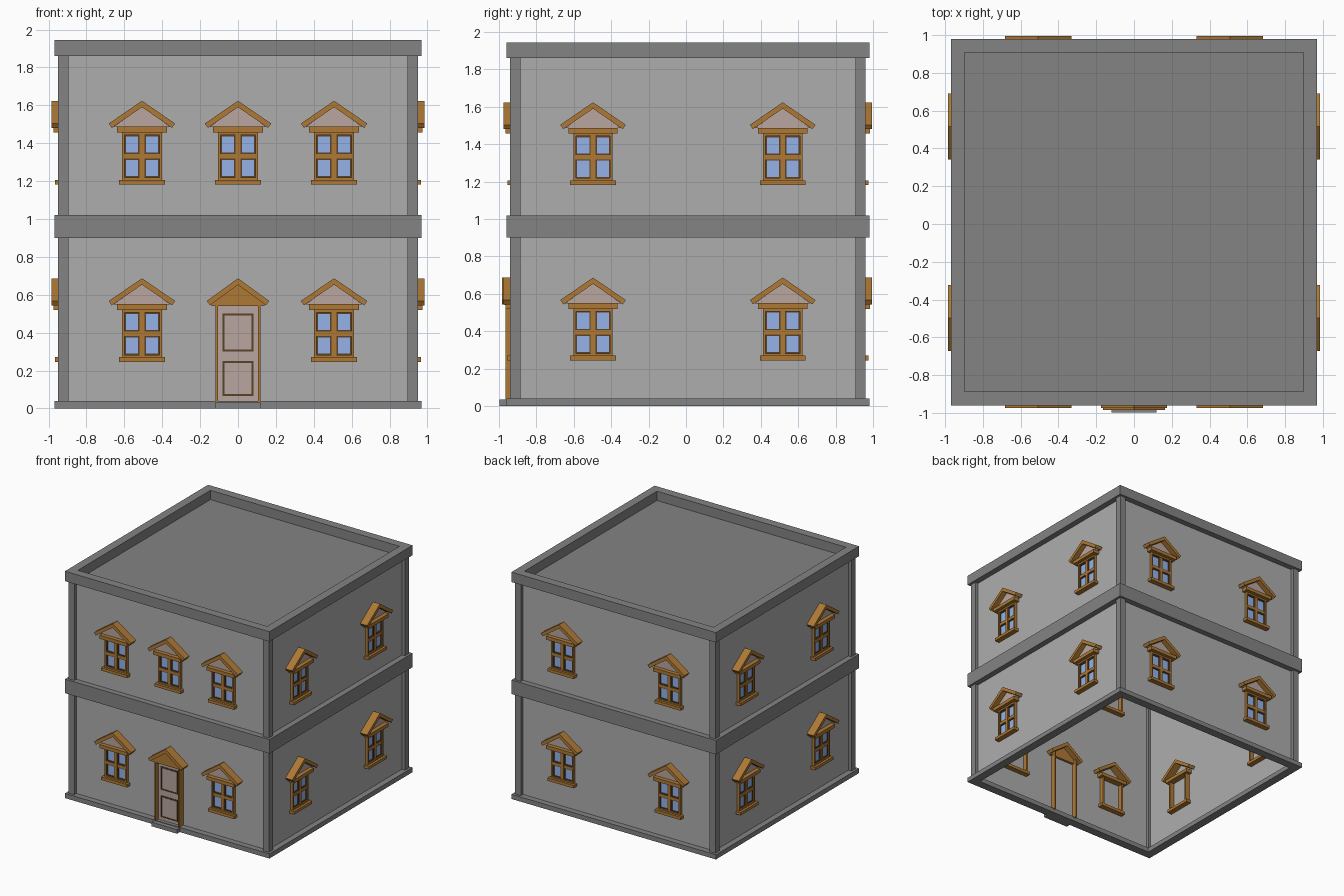
import bpy, bmesh, math
from mathutils import Matrix

if "Cube" in bpy.data.objects:
    bpy.data.objects.remove(bpy.data.objects["Cube"])

CY = 0.01        # house centre in y
WALL = 0.92      # wall distance from centre
FLOOR = 0.937    # storey height


def mat(name, r, g, b):
    m = bpy.data.materials.new(name)
    m.diffuse_color = (r, g, b, 1)
    m.use_nodes = True
    m.node_tree.nodes["Principled BSDF"].inputs["Base Color"].default_value = m.diffuse_color
    return m


WOOD = mat("wood", 0.42, 0.19, 0.035)
DARK = mat("dark_sash", 0.10, 0.055, 0.02)
GLASS = mat("glass", 0.30, 0.45, 0.80)
PINK = mat("pale_panel", 0.48, 0.38, 0.35)
PLASTER = mat("plaster", 0.42, 0.42, 0.42)
STONE = mat("stone", 0.23, 0.23, 0.23)


def prism(bm, pts, d0, d1):
    """Extrude an (x, z) outline between two distances out from the house centre."""
    back = [bm.verts.new((x, -d0, z)) for x, z in pts]
    front = [bm.verts.new((x, -d1, z)) for x, z in pts]
    bm.faces.new(back)
    bm.faces.new(front[::-1])
    for i in range(len(pts)):
        j = (i + 1) % len(pts)
        bm.faces.new((back[i], front[i], front[j], back[j]))


def box(bm, x0, x1, z0, z1, d0, d1):
    prism(bm, [(x0, z0), (x1, z0), (x1, z1), (x0, z1)], d0, d1)


def frame(bm, x0, x1, z0, z1, w, d0, d1):
    box(bm, x0, x0 + w, z0, z1, d0, d1)
    box(bm, x1 - w, x1, z0, z1, d0, d1)
    box(bm, x0 + w, x1 - w, z0, z0 + w, d0, d1)
    box(bm, x0 + w, x1 - w, z1 - w, z1, d0, d1)


def rakers(bm, half, eave, apex, t, d0, d1):
    """Two sloping boards meeting at the apex, ends cut square."""
    L = math.hypot(half, apex - eave)
    c, s = half / L, (apex - eave) / L
    for k in (-1, 1):
        prism(bm, [(0, apex), (k * half, eave),
                   (k * (half - t * s), eave - t * c), (0, apex - t / c)], d0, d1)


def mesh(name, bm, material):
    bmesh.ops.recalc_face_normals(bm, faces=bm.faces)
    me = bpy.data.meshes.new(name)
    bm.to_mesh(me)
    bm.free()
    me.materials.append(material)
    return me


def place(name, me, mtx=Matrix.Translation((0, CY, 0))):
    ob = bpy.data.objects.new(name, me)
    ob.matrix_world = mtx
    bpy.context.collection.objects.link(ob)


def ring(name, inner, outer, z0, z1):
    """Square hollow band around the house."""
    bm = bmesh.new()
    loops = []
    for r, z in ((outer, z0), (outer, z1), (inner, z1), (inner, z0)):
        loops.append([bm.verts.new((sx * r, sy * r, z))
                      for sx, sy in ((-1, -1), (1, -1), (1, 1), (-1, 1))])
    for a in range(4):
        p, q = loops[a], loops[(a + 1) % 4]
        for i in range(4):
            j = (i + 1) % 4
            bm.faces.new((p[i], p[j], q[j], q[i]))
    place(name, mesh(name, bm, STONE))


# Open tube of thin walls
bm = bmesh.new()
lo, hi = [[bm.verts.new((sx * WALL, sy * WALL, z))
           for sx, sy in ((-1, -1), (1, -1), (1, 1), (-1, 1))] for z in (0.02, 1.86)]
for i in range(4):
    j = (i + 1) % 4
    bm.faces.new((lo[i], lo[j], hi[j], hi[i]))
place("walls", mesh("walls", bm, PLASTER))

# Stone bands, corner posts and roof
ring("base_plinth", 0.897, 0.97, 0, 0.04)
ring("floor_band", 0.921, 0.97, 0.90, 1.02)
ring("roof_parapet", 0.897, 0.97, 1.86, 1.945)
bm = bmesh.new()
box(bm, -0.9, 0.9, 1.85, 1.865, -0.9, 0.9)
place("roof_deck", mesh("roof_deck", bm, STONE))
bm = bmesh.new()
for sx in (-1, 1):
    for sy in (-1, 1):
        box(bm, *sorted((sx * 0.895, sx * 0.95)), 0.02, 1.87,
            *sorted((sy * 0.895, sy * 0.95)))
place("corner_posts", mesh("corner_posts", bm, STONE))

# Window woodwork: jambs, rails, glazing bars, sill, lintel, gable boards
bm = bmesh.new()
for k in (-1, 1):
    box(bm, *sorted((k * 0.092, k * 0.105)), 0.26, 0.53, 0.88, 0.945)
box(bm, -0.092, 0.092, 0.265, 0.282, 0.921, 0.945)
box(bm, -0.092, 0.092, 0.506, 0.53, 0.921, 0.945)
box(bm, -0.013, 0.013, 0.282, 0.506, 0.921, 0.942)
box(bm, -0.092, 0.092, 0.382, 0.406, 0.921, 0.940)
box(bm, -0.122, 0.122, 0.245, 0.27, 0.875, 0.965)
box(bm, -0.132, 0.132, 0.52, 0.55, 0.865, 0.975)
rakers(bm, 0.175, 0.567, 0.687, 0.028, 0.855, 0.985)
win_frame = mesh("window_frame", bm, WOOD)

# Sash borders and glass panes
sash, panes = bmesh.new(), bmesh.new()
for x0, x1 in ((-0.092, -0.013), (0.013, 0.092)):
    for z0, z1 in ((0.282, 0.382), (0.406, 0.506)):
        frame(sash, x0, x1, z0, z1, 0.007, 0.921, 0.935)
        box(panes, x0 + 0.007, x1 - 0.007, z0 + 0.007, z1 - 0.007, 0.921, 0.928)
win_sash = mesh("window_sash", sash, DARK)
win_glass = mesh("window_glass", panes, GLASS)

# Pale infill in the gable
bm = bmesh.new()
prism(bm, [(-0.15, 0.549), (0.15, 0.549), (0, 0.655)], 0.922, 0.94)
win_gable = mesh("window_gable", bm, PINK)

# Windows: column offsets for each side (front, right, back, left)
C = 0.507
for side, label in enumerate(("front", "right", "back", "left")):
    for floor in (0, 1):
        cols = (-C, 0, C) if side == 0 and floor == 1 else (-C, C)
        for u in cols:
            m = (Matrix.Translation((0, CY, FLOOR * floor))
                 @ Matrix.Rotation(side * math.pi / 2, 4, 'Z')
                 @ Matrix.Translation((u, 0, 0)))
            for me in (win_frame, win_sash, win_glass, win_gable):
                place(f"{label}_{me.name}", me, m)

# Door woodwork: jambs, gable boards, gable infill
bm = bmesh.new()
for k in (-1, 1):
    box(bm, *sorted((k * 0.105, k * 0.118)), 0.03, 0.57, 0.875, 0.975)
rakers(bm, 0.165, 0.567, 0.687, 0.028, 0.855, 0.995)
prism(bm, [(-0.14, 0.54), (0.14, 0.54), (0.14, 0.56), (0, 0.657), (-0.14, 0.56)],
      0.90, 0.98)
place("door_surround", mesh("door_surround", bm, WOOD))

# Door leaf with two bordered panels
leaf, border = bmesh.new(), bmesh.new()
box(leaf, -0.105, 0.105, 0.03, 0.545, 0.921, 0.94)
for z0, z1 in ((0.065, 0.25), (0.30, 0.50)):
    frame(border, -0.082, 0.082, z0, z1, 0.01, 0.935, 0.944)
    box(leaf, -0.07, 0.07, z0 + 0.012, z1 - 0.012, 0.935, 0.943)
place("door_leaf", mesh("door_leaf", leaf, PINK))
place("door_panel_border", mesh("door_panel_border", border, DARK))

# Door step
bm = bmesh.new()
box(bm, -0.12, 0.12, 0, 0.035, 0.92, 1.008)
place("door_step", mesh("door_step", bm, STONE))
